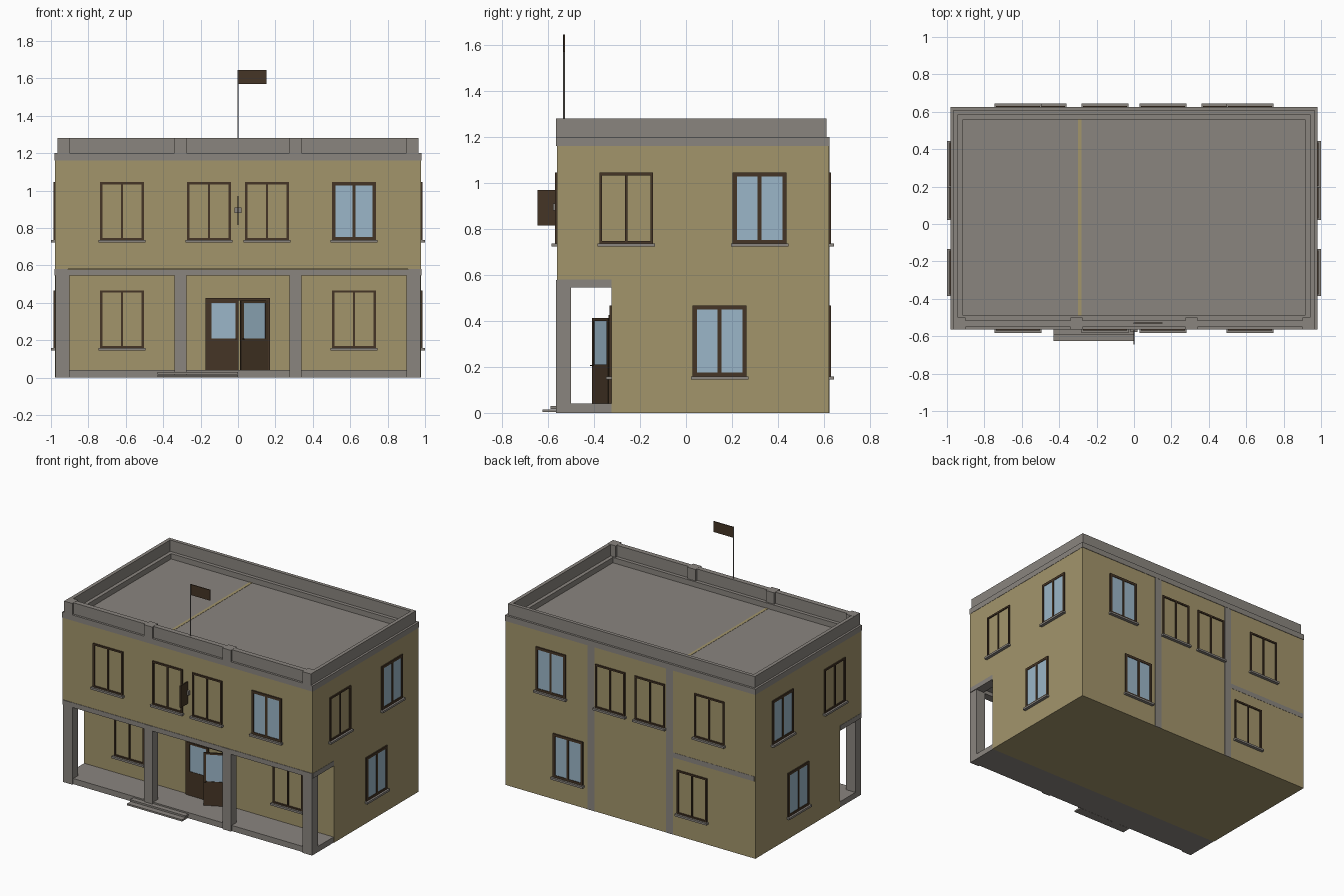
import bpy, bmesh, math
from mathutils import Matrix, Vector

if "Cube" in bpy.data.objects:
    bpy.data.objects.remove(bpy.data.objects["Cube"])


def material(name, rgb):
    m = bpy.data.materials.new(name)
    m.diffuse_color = (*rgb, 1)
    m.use_nodes = True
    m.node_tree.nodes["Principled BSDF"].inputs["Base Color"].default_value = m.diffuse_color
    return m


WALL = material("ochre_plaster", (0.365, 0.30, 0.148))
GREY = material("grey_concrete", (0.255, 0.235, 0.212))
WOOD = material("dark_wood", (0.06, 0.036, 0.019))
GLASS = material("pale_blue_glass", (0.33, 0.47, 0.58))


def boxes(name, mat, specs, matrix=Matrix()):
    """One object made of boxes given as (x0, x1, y0, y1, z0, z1)."""
    bm = bmesh.new()
    for x0, x1, y0, y1, z0, z1 in specs:
        m = Matrix.Translation(((x0 + x1) / 2, (y0 + y1) / 2, (z0 + z1) / 2))
        m = m @ Matrix.Diagonal((x1 - x0, y1 - y0, z1 - z0, 1))
        bmesh.ops.create_cube(bm, size=1, matrix=matrix @ m)
    return finish(name, mat, bm)


def finish(name, mat, bm):
    me = bpy.data.meshes.new(name)
    bm.to_mesh(me)
    bm.free()
    me.materials.append(mat)
    ob = bpy.data.objects.new(name, me)
    bpy.context.collection.objects.link(ob)
    return ob


def ring(x, y0, y1, ix, iy0, iy1, z0, z1):
    """Four boxes forming a rectangular ring."""
    return [(-x, x, y0, iy0, z0, z1), (-x, x, iy1, y1, z0, z1),
            (-x, -ix, iy0, iy1, z0, z1), (ix, x, iy0, iy1, z0, z1)]


# Main walls: stepped side profile extruded across, upper floor overhangs the porch
W, FRONT, BACK, PORCH = 0.978, -0.562, 0.622, -0.325
bm = bmesh.new()
profile = [(PORCH, 0), (BACK, 0), (BACK, 1.16), (FRONT, 1.16), (FRONT, 0.58), (PORCH, 0.58)]
face = bm.faces.new([bm.verts.new((-W, y, z)) for y, z in profile])
ext = bmesh.ops.extrude_face_region(bm, geom=[face])
bmesh.ops.translate(bm, vec=(2 * W, 0, 0),
                    verts=[v for v in ext["geom"] if isinstance(v, bmesh.types.BMVert)])
bmesh.ops.recalc_face_normals(bm, faces=bm.faces)
finish("main_walls", WALL, bm)

# Porch: slab, columns, beams and ceiling
COLS = [(-0.975, -0.90), (-0.34, -0.275), (0.275, 0.34), (0.90, 0.975)]
boxes("porch_slab", GREY, [(-0.975, 0.975, -0.555, PORCH, 0, 0.04)])
boxes("porch_columns", GREY, [(a, b, -0.565, -0.50, 0, 0.579) for a, b in COLS])
boxes("porch_beams", GREY, [(-0.97, 0.97, -0.563, -0.505, 0.545, 0.579),
                            (-0.98, -0.91, -0.56, PORCH, 0.545, 0.58),
                            (0.91, 0.98, -0.56, PORCH, 0.545, 0.58)])
boxes("porch_ceiling", GREY, [(-0.97, 0.97, -0.55, PORCH, 0.572, 0.579)])

# Entrance steps
boxes("entrance_steps", GREY, [(-0.43, 0, -0.625, -0.56, 0.003, 0.015),
                               (-0.43, 0, -0.59, -0.55, 0.018, 0.03)])

# Roof edge band, parapet with posts, roof deck
boxes("roof_band", GREY, ring(0.98, -0.565, 0.625, 0.915, -0.49, 0.56, 1.16, 1.2))
boxes("parapet", GREY, ring(0.965, -0.55, 0.61, 0.94, -0.515, 0.585, 1.2, 1.28))
boxes("parapet_posts", GREY, [(max(a, -0.965), min(b, 0.965), -0.565, -0.50, 1.2, 1.281)
                              for a, b in COLS])
boxes("roof_deck", GREY, [(-0.92, 0.92, -0.50, 0.57, 1.155, 1.162)])
boxes("roof_stripe", WALL, [(-0.30, -0.28, -0.49, 0.56, 1.16, 1.1635)])

# Exposed frame showing on the back wall
boxes("back_frame", GREY, [(-0.335, -0.28, BACK - 0.001, BACK + 0.0015, 0, 1.16),
                           (0.28, 0.335, BACK - 0.001, BACK + 0.0015, 0, 1.16),
                           (-0.97, -0.335, BACK - 0.001, BACK + 0.0015, 0.545, 0.58)])


def window(name, x, y, z, angle, glazed):
    """Window with sill; (x, y, z) is the bottom centre on the wall."""
    m = Matrix.Translation((x, y, z)) @ Matrix.Rotation(math.radians(angle), 4, 'Z')
    h, w = 0.31, 0.117
    t, c = (0.018, 0.008) if glazed else (0.012, 0.005)
    d = -0.008
    boxes(name + "_frame", WOOD, [(-w, -w + t, d, 0.002, 0, h), (w - t, w, d, 0.002, 0, h),
                                  (-w + t, w - t, d, 0.002, 0, t),
                                  (-w + t, w - t, d, 0.002, h - t, h),
                                  (-c, c, d, 0.002, t, h - t)], m)
    boxes(name + "_sill", GREY, [(-0.125, 0.125, -0.022, 0.002, -0.012, 0.002)], m)
    if glazed:
        boxes(name + "_glass", GLASS, [(-w + t, w - t, -0.004, 0.002, t, h - t)], m)


# Windows on all sides
UP, LOW = 0.735, 0.157
for i, x in enumerate((-0.62, -0.155, 0.155, 0.62)):
    window(f"front_upper_window_{i}", x, FRONT, UP, 0, i == 3)
    window(f"back_upper_window_{i}", x, BACK, UP, 180, i == 3)
for side in (-1, 1):
    label = "right" if side > 0 else "left"
    window(f"porch_window_{label}", side * 0.62, PORCH, LOW, 0, False)
    window(f"back_lower_window_{label}", side * 0.485, BACK, LOW, 180, side > 0)
    window(f"{label}_upper_window_rear", side * W, 0.32, UP, side * 90, True)
    window(f"{label}_upper_window_front", side * W, -0.26, UP, side * 90, False)
    window(f"{label}_lower_window", side * W, 0.146, LOW, side * 90, True)

# Door frame and two leaves, the right one ajar
boxes("door_frame", WOOD, [(-0.175, -0.158, -0.336, PORCH, 0.04, 0.425),
                           (0.158, 0.17, -0.336, PORCH, 0.04, 0.425),
                           (-0.158, 0.158, -0.336, PORCH, 0.412, 0.425)])


def door_leaf(name, hinge_x, side, angle):
    """Leaf running from its hinge towards the middle (side = +1 or -1 along x)."""
    m = (Matrix.Translation((hinge_x, -0.333, 0.04))
         @ Matrix.Rotation(math.radians(angle), 4, 'Z'))

    def span(a, b, *rest):
        return (min(a * side, b * side), max(a * side, b * side), *rest)
    boxes(name + "_panel", WOOD, [span(0, 0.16, -0.006, 0.006, 0, 0.17),
                                  span(0, 0.016, -0.006, 0.006, 0.17, 0.372),
                                  span(0.144, 0.16, -0.006, 0.006, 0.17, 0.372),
                                  span(0.016, 0.144, -0.006, 0.006, 0.36, 0.372)], m)
    boxes(name + "_glass", GLASS, [span(0.016, 0.144, -0.003, 0.003, 0.17, 0.36)], m)
    boxes(name + "_handle", WOOD, [span(0.145, 0.151, -0.02, 0.02, 0.163, 0.169)], m)


door_leaf("left_door", -0.158, 1, 0)
door_leaf("right_door", 0.158, -1, 26)

# Projecting sign board with bracket
boxes("sign_board", WOOD, [(-0.004, 0.004, -0.645, -0.566, 0.815, 0.97)])
boxes("sign_bracket", GREY, [(-0.018, 0.018, -0.578, -0.56, 0.88, 0.91)])

# Flag pole and flag
bm = bmesh.new()
bmesh.ops.create_cone(bm, cap_ends=True, segments=8, radius1=0.004, radius2=0.004,
                      depth=0.385, matrix=Matrix.Translation((0, -0.53, 1.4525)))
finish("flag_pole", GREY, bm)
boxes("flag", WOOD, [(0.0, 0.153, -0.532, -0.526, 1.57, 1.645)])
